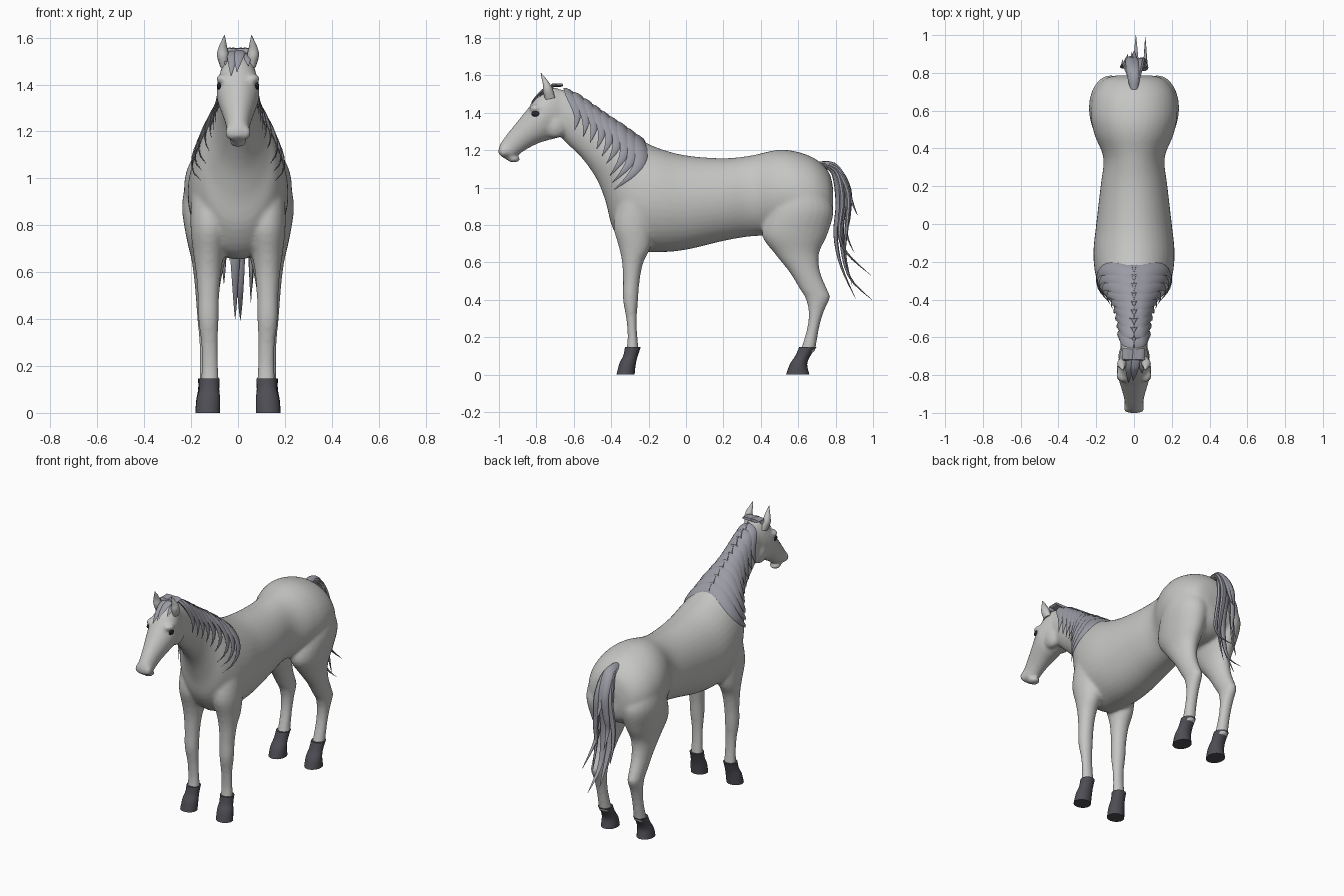
import bpy, bmesh, math, random
from mathutils import Vector
from mathutils.bvhtree import BVHTree

if "Cube" in bpy.data.objects:
    bpy.data.objects.remove(bpy.data.objects["Cube"])

random.seed(4)


def material(name, rgb):
    m = bpy.data.materials.new(name)
    m.diffuse_color = (*rgb, 1)
    m.use_nodes = True
    m.node_tree.nodes["Principled BSDF"].inputs["Base Color"].default_value = m.diffuse_color
    return m


COAT = material("pale_grey_coat", (0.56, 0.56, 0.55))
HAIR = material("grey_hair", (0.33, 0.33, 0.38))
HOOF = material("dark_hoof", (0.075, 0.075, 0.09))
EYE = material("black_eye", (0.02, 0.02, 0.025))


def spline(rows, steps):
    """Catmull-Rom resampling of rows of numbers."""
    out = []
    for i in range(len(rows) - 1):
        p = [rows[max(0, min(len(rows) - 1, i + k))] for k in (-1, 0, 1, 2)]
        for s in range(steps):
            t = s / steps
            out.append([0.5 * (2 * b + (c - a) * t + (2 * a - 5 * b + 4 * c - d) * t * t
                               + (3 * b - a - 3 * c + d) * t ** 3) for a, b, c, d in zip(*p)])
    return out + [list(rows[-1])]


def skin_rings(bm, rings):
    """Bridge rings of points into a closed tube."""
    loops = [[bm.verts.new(p) for p in r] for r in rings]
    n = len(loops[0])
    for a, b in zip(loops, loops[1:]):
        for i in range(n):
            bm.faces.new((a[i], a[(i + 1) % n], b[(i + 1) % n], b[i]))
    bm.faces.new(loops[0][::-1])
    bm.faces.new(loops[-1])


def loft(bm, rows, side=1, steps=4, n=24):
    """Rows: ya, za, yb, zb, centre x, half width. Each row is an oval from a to b."""
    rings = []
    for ya, za, yb, zb, cx, w in spline(rows, steps):
        ring = []
        for i in range(n):
            a = 2 * math.pi * i / n
            c = (1 + math.cos(a)) / 2
            ring.append((side * (cx + w * math.sin(a)), yb + (ya - yb) * c, zb + (za - zb) * c))
        rings.append(ring)
    skin_rings(bm, rings)


def ball(bm, centre, size):
    v = bmesh.ops.create_uvsphere(bm, u_segments=16, v_segments=10, radius=1)["verts"]
    for q in v:
        q.co = Vector([c + s * k for c, s, k in zip(centre, size, q.co)])


def strand(bm, path, width, thick, across, root=1.0):
    """Flat pointed lock of hair along a path."""
    pts = [Vector(p) for p in path]
    rings = []
    for i, p in enumerate(pts):
        t = i / (len(pts) - 1)
        tan = (pts[min(i + 1, len(pts) - 1)] - pts[max(i - 1, 0)]).normalized()
        s = Vector(across)
        s = (s - tan * s.dot(tan)).normalized()
        nrm = tan.cross(s)
        k = min(1, root + 2 * t) * max(0.02, 1 - t ** 2.2)
        rings.append([p + s * width * k * math.cos(a) + nrm * thick * k * math.sin(a)
                      for a in [math.pi * j / 4 for j in range(8)]])
    skin_rings(bm, rings)


def finish(name, bm, mat, angle=50):
    bmesh.ops.recalc_face_normals(bm, faces=bm.faces)
    me = bpy.data.meshes.new(name)
    bm.to_mesh(me)
    bm.free()
    me.materials.append(mat)
    ob = bpy.data.objects.new(name, me)
    bpy.context.collection.objects.link(ob)
    bpy.ops.object.select_all(action='DESELECT')
    bpy.context.view_layer.objects.active = ob
    ob.select_set(True)
    bpy.ops.object.shade_smooth_by_angle(angle=math.radians(angle))
    return ob


# Body skin: trunk with neck, head and four legs fused together
TRUNK = [(.787, .99, .787, .86, 0, .09), (.765, 1.08, .765, .79, 0, .16),
         (.69, 1.155, .69, .74, 0, .215), (.58, 1.195, .58, .73, 0, .23),
         (.48, 1.2, .46, .74, 0, .208), (.35, 1.172, .35, .74, 0, .162),
         (.2, 1.157, .2, .715, 0, .177), (0, 1.172, 0, .668, 0, .2),
         (-.15, 1.212, -.15, .655, 0, .215), (-.25, 1.262, -.3, .67, 0, .203),
         (-.33, 1.32, -.39, .78, 0, .168), (-.38, 1.352, -.428, .92, 0, .128),
         (-.43, 1.385, -.475, 1.04, 0, .1), (-.5, 1.435, -.55, 1.15, 0, .082),
         (-.58, 1.49, -.62, 1.22, 0, .074), (-.66, 1.525, -.66, 1.26, 0, .07)]
HEAD = [(-.64, 1.51, -.63, 1.28, 0, .06), (-.72, 1.538, -.7, 1.262, 0, .08),
        (-.79, 1.49, -.755, 1.248, 0, .092), (-.86, 1.405, -.80, 1.232, 0, .079),
        (-.925, 1.325, -.86, 1.2, 0, .06), (-.975, 1.262, -.9, 1.172, 0, .05),
        (-1.0, 1.218, -.925, 1.162, 0, .05), (-1.003, 1.18, -.97, 1.155, 0, .03)]
FORE = [(.95, -.36, -.16, .12, .08), (.8, -.388, -.17, .12, .083), (.68, -.358, -.19, .125, .066),
        (.6, -.342, -.228, .126, .054), (.5, -.337, -.248, .126, .046),
        (.4, -.337, -.256, .126, .044), (.3, -.32, -.263, .122, .036),
        (.2, -.312, -.26, .12, .036), (.12, -.322, -.25, .12, .04)]
HIND = [(1.0, .5, .74, .12, .1), (.88, .44, .788, .124, .115), (.75, .405, .757, .124, .097),
        (.65, .472, .712, .126, .072), (.55, .552, .717, .13, .055), (.45, .613, .758, .132, .045),
        (.41, .638, .77, .132, .042), (.34, .655, .738, .13, .038), (.25, .648, .712, .128, .035),
        (.12, .61, .69, .126, .038)]


def leg_rows(rows):
    return [(a, z, b, z, x, w) for z, a, b, x, w in rows]


bm = bmesh.new()
loft(bm, TRUNK, n=40)
loft(bm, HEAD)
for s in (-1, 1):
    loft(bm, leg_rows(FORE), s)
    loft(bm, leg_rows(HIND), s)
    ball(bm, (s * .034, -.975, 1.195), (.021, .025, .03))      # nostril flare
    ball(bm, (s * .06, -.8, 1.425), (.034, .04, .02))          # brow
    ball(bm, (s * .045, -.70, 1.335), (.038, .065, .07))       # cheek
ball(bm, (0, -.922, 1.153), (.036, .036, .019))                # lower lip
skin = finish("body_skin", bm, COAT)
rm = skin.modifiers.new("fuse", 'REMESH')
rm.mode = 'VOXEL'
rm.voxel_size = 0.01
rm.use_smooth_shade = True
sm = skin.modifiers.new("soften", 'SMOOTH')
sm.factor = 0.5
sm.iterations = 7
bpy.context.view_layer.update()
tree = BVHTree.FromObject(skin, bpy.context.evaluated_depsgraph_get())


def side_x(y, z):
    hit = tree.ray_cast(Vector((1, y, z)), Vector((-1, 0, 0)))[0]
    return hit.x if hit else 0.0


def crest_z(y):
    return tree.ray_cast(Vector((0, y, 3)), Vector((0, 0, -1)))[0].z


# Hooves with dark pasterns
HOOVES = {
    "front_hoof": [(.147, -.326, -.242, .121, .043), (.1, -.336, -.258, .123, .043),
                   (.06, -.356, -.268, .126, .05), (0, -.372, -.275, .129, .053)],
    "hind_hoof": [(.147, .605, .697, .127, .043), (.1, .584, .665, .127, .043),
                  (.055, .555, .648, .128, .05), (0, .535, .66, .129, .053)]}
for name, rows in HOOVES.items():
    for s, tag in ((-1, "right"), (1, "left")):
        bm = bmesh.new()
        loft(bm, leg_rows(rows), s, n=20)
        finish(f"{name}_{tag}", bm, HOOF)

# Ears and eyes
for s, tag in ((-1, "right"), (1, "left")):
    bm = bmesh.new()
    loft(bm, [(-.752, 1.47, -.70, 1.48, .06, .016), (-.765, 1.515, -.712, 1.525, .064, .025),
              (-.765, 1.55, -.728, 1.555, .065, .02), (-.772, 1.585, -.75, 1.585, .061, .01),
              (-.777, 1.612, -.774, 1.612, .058, .001)], s, n=12)
    finish(f"ear_{tag}", bm, COAT)
    bm = bmesh.new()
    ball(bm, (s * (side_x(-.8, 1.395) - .003), -.8, 1.395), (.01, .026, .017))
    finish(f"eye_{tag}", bm, EYE)

# Mane: overlapping locks draped down both sides of the neck
COUNT = 9
bm = bmesh.new()
for s in (-1, 1):
    for i in range(COUNT):
        u = i / (COUNT - 1)
        y0 = -.625 + .37 * u
        z0 = crest_z(y0) + .006
        drop = (.21 + .05 * u) * random.uniform(.92, 1.08)
        sway = .03 - .16 * u * u
        path = [(-s * .006, y0, z0)]
        for k in range(1, 13):
            t = (k / 12) ** 1.5
            y = y0 + .035 * math.sin(math.pi * t) + sway * t * t
            z = z0 - .008 - drop * t
            path.append((s * (side_x(y, z) + .006 + .006 * t), y, z))
        strand(bm, path, .036 + .008 * u, .011, (0, .83, -.55))
finish("mane", bm, HAIR, 40)

# Forelock falling between the ears
bm = bmesh.new()
for x, tip_x, tip_z in ((-.02, -.03, 1.43), (.012, -.005, 1.45), (.03, .045, 1.475), (-.035, -.055, 1.48)):
    path = []
    for k in range(9):
        t = k / 8
        z = 1.545 + (tip_z - 1.545) * t ** 1.6
        px = x + (tip_x - x) * t
        hit = tree.ray_cast(Vector((px, -2, z)), Vector((0, 1, 0)))[0]
        front = hit.y if hit else -.71
        path.append((px, -.66 if k == 0 else front - .006, z + .004))
    strand(bm, path, .026, .009, (1, 0, 0))
finish("forelock", bm, HAIR, 40)

# Tail: root x shared, each strand as tip sideways drift, half width and (y, z) path
TAIL = [
    (0, .03, [(.69, 1.13), (.79, 1.12), (.855, 1.03), (.885, .93), (.918, .85)]),
    (-.012, .04, [(.7, 1.13), (.79, 1.08), (.815, .92), (.80, .75), (.83, .58), (.91, .4)]),
    (.06, .028, [(.7, 1.13), (.80, 1.09), (.835, .94), (.82, .76), (.86, .65), (.99, .53)]),
    (.01, .036, [(.7, 1.13), (.81, 1.09), (.85, .95), (.83, .75), (.87, .53), (1.0, .395)]),
    (-.06, .028, [(.7, 1.13), (.80, 1.1), (.845, .96), (.835, .8), (.84, .66), (.87, .55)]),
    (.055, .028, [(.7, 1.13), (.80, 1.1), (.865, .97), (.86, .8), (.85, .65), (.89, .47)]),
    (-.035, .03, [(.7, 1.13), (.80, 1.11), (.87, .99), (.87, .85), (.86, .75), (.9, .65)])]
bm = bmesh.new()
for drift, width, line in TAIL:
    pts = spline(line, 4)
    path = [(drift * min(1, 1.6 * i / len(pts)), y, z) for i, (y, z) in enumerate(pts)]
    strand(bm, path, width, .016, (1, .25, 0), root=.45)
finish("tail", bm, HAIR, 40)
